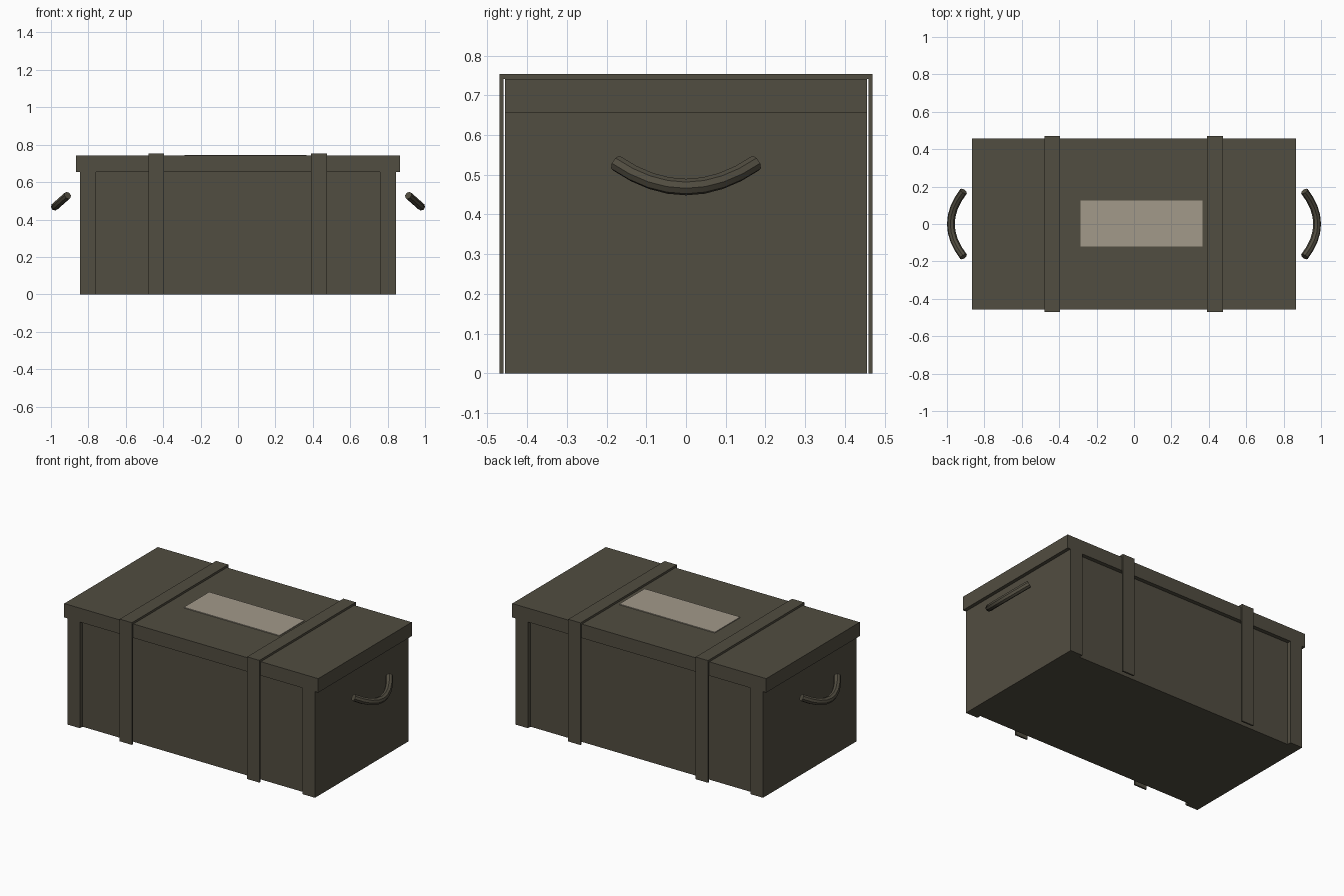
import bpy

old = bpy.data.objects.get("Cube")
if old:
    bpy.data.objects.remove(old, do_unlink=True)


def material(name, colour):
    mat = bpy.data.materials.new(name)
    mat.use_nodes = True
    mat.diffuse_color = (*colour, 1)
    mat.node_tree.nodes["Principled BSDF"].inputs["Base Color"].default_value = (*colour, 1)
    return mat


olive = material("dark olive paint", (0.083, 0.074, 0.052))
pale = material("pale label", (0.36, 0.32, 0.255))


def box(name, x, y, z, mat=olive):
    """Box spanning the given (low, high) range on each axis."""
    spans = (x, y, z)
    bpy.ops.mesh.primitive_cube_add(size=1, location=[(a + b) / 2 for a, b in spans])
    obj = bpy.context.object
    obj.name = name
    obj.scale = [b - a for a, b in spans]
    bpy.ops.object.transform_apply(location=False, rotation=False, scale=True)
    obj.data.materials.append(mat)
    return obj


HALF_X, HALF_Y, RIM, TOP = 0.845, 0.456, 0.655, 0.741
END = 0.76          # inner edge of the end boards
PANEL_Y = 0.431     # recessed long sides

# Body: recessed middle between two full-depth ends
box("body_panels", (-END, END), (-PANEL_Y, PANEL_Y), (0, RIM))
box("left_end", (END, HALF_X), (-HALF_Y, HALF_Y), (0, RIM))
box("right_end", (-HALF_X, -END), (-HALF_Y, HALF_Y), (0, RIM))

# Overhanging lid and its label plate
box("lid", (-0.867, 0.867), (-HALF_Y, HALF_Y), (RIM, TOP))
box("lid_label", (-0.285, 0.367), (-0.121, 0.126), (TOP, TOP + 0.005), pale)


def strap(name, centre):
    """Flat band bent over the lid and down both long sides."""
    outer, inner, high, low = 0.47, 0.46, 0.754, TOP
    profile = [(-outer, 0), (-outer, high), (outer, high), (outer, 0),
               (inner, 0), (inner, low), (-inner, low), (-inner, 0)]
    n = len(profile)
    verts = [(centre + side, y, z) for side in (-0.042, 0.042) for y, z in profile]
    faces = [(i, (i + 1) % n, (i + 1) % n + n, i + n) for i in range(n)]
    # Side caps as three quads each
    for k in (0, n):
        for quad in ((0, 1, 6, 7), (1, 2, 5, 6), (2, 3, 4, 5)):
            ring = [i + k for i in quad]
            faces.append(ring[::-1] if k == 0 else ring)
    mesh = bpy.data.meshes.new(name)
    mesh.from_pydata(verts, [], faces)
    mesh.materials.append(olive)
    obj = bpy.data.objects.new(name, mesh)
    bpy.context.collection.objects.link(obj)
    bpy.context.view_layer.objects.active = obj
    bpy.ops.object.select_all(action='DESELECT')
    obj.select_set(True)
    bpy.ops.object.mode_set(mode='EDIT')
    bpy.ops.mesh.select_all(action='SELECT')
    bpy.ops.mesh.normals_make_consistent(inside=False)
    bpy.ops.object.mode_set(mode='OBJECT')


strap("left_strap", 0.433)
strap("right_strap", -0.437)


def handle(name, side):
    """Bowed round grip hanging outward and down."""
    curve = bpy.data.curves.new(name, 'CURVE')
    curve.dimensions = '3D'
    curve.bevel_depth = 0.021
    curve.bevel_resolution = 2
    curve.use_fill_caps = True
    steps = 8
    spline = curve.splines.new('POLY')
    spline.points.add(steps)
    for i, point in enumerate(spline.points):
        t = 2 * i / steps - 1
        point.co = (side * (0.979 - 0.068 * t * t), 0.175 * t, 0.469 + 0.06 * t * t, 1)
    curve.materials.append(olive)
    obj = bpy.data.objects.new(name, curve)
    bpy.context.collection.objects.link(obj)
    bpy.ops.object.select_all(action='DESELECT')
    obj.select_set(True)
    bpy.context.view_layer.objects.active = obj
    bpy.ops.object.convert(target='MESH')
    bpy.ops.object.shade_smooth_by_angle()


handle("left_handle", 1)
handle("right_handle", -1)
